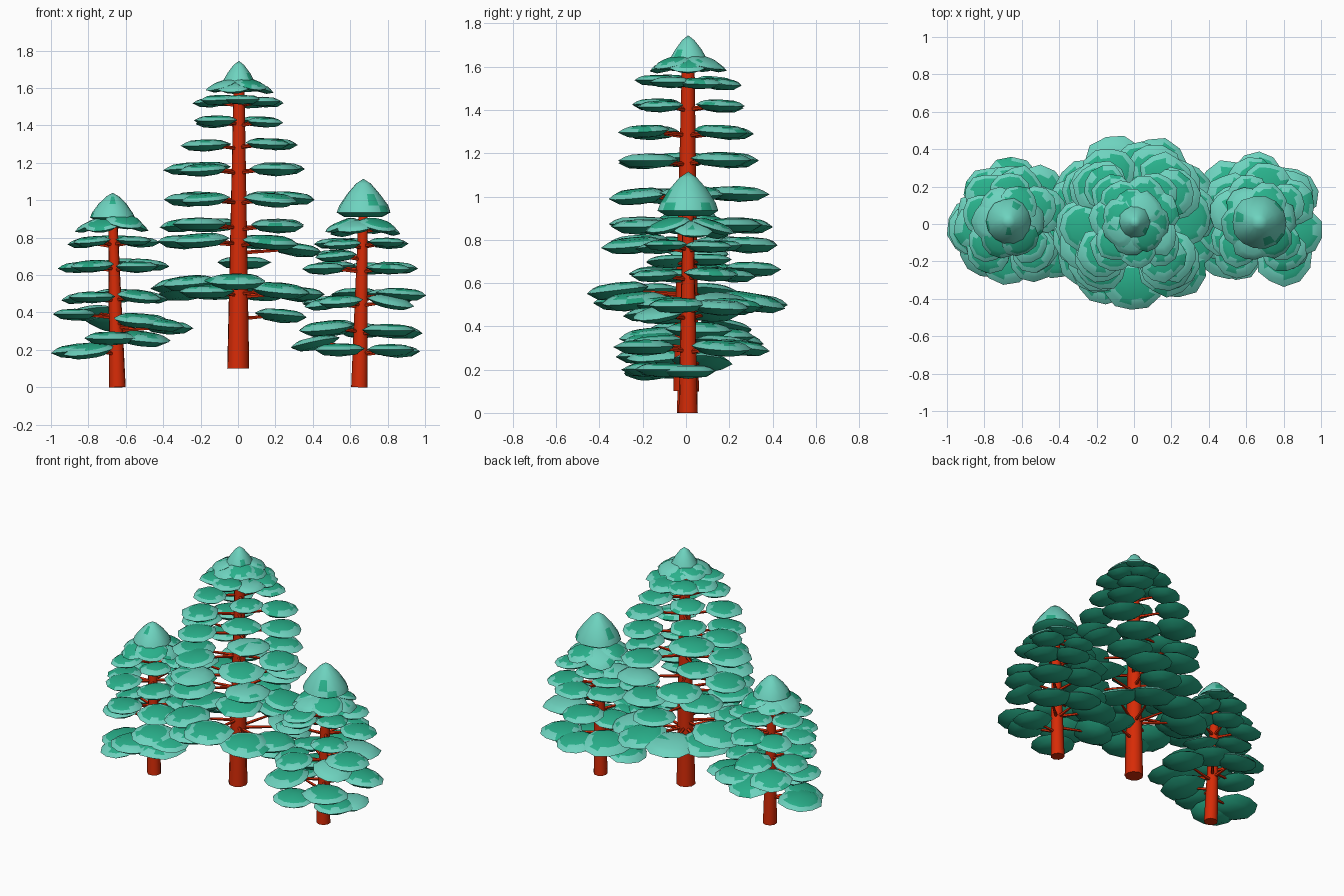
import bpy, bmesh, math, random
from mathutils import Matrix, Vector

random.seed(11)
if bpy.data.objects.get("Cube"):
    bpy.data.objects.remove(bpy.data.objects["Cube"])


def material(name, rgb):
    mat = bpy.data.materials.new(name)
    mat.use_nodes = True
    mat.diffuse_color = (*rgb, 1)
    mat.node_tree.nodes["Principled BSDF"].inputs["Base Color"].default_value = (*rgb, 1)
    return mat


bark = material("red bark", (0.68, 0.024, 0.002))
green = material("mid green", (0.022, 0.44, 0.26))
pale = material("pale teal", (0.155, 0.65, 0.52))
GREEN, PALE = 0, 1


def chance(share):
    """Colour rule giving the stated share of green faces."""
    return lambda: GREEN if random.random() < share else PALE


def finish(bm, name, mats, angle):
    bmesh.ops.recalc_face_normals(bm, faces=bm.faces)
    mesh = bpy.data.meshes.new(name)
    bm.to_mesh(mesh)
    bm.free()
    for m in mats:
        mesh.materials.append(m)
    obj = bpy.data.objects.new(name, mesh)
    bpy.context.collection.objects.link(obj)
    bpy.ops.object.select_all(action='DESELECT')
    obj.select_set(True)
    bpy.context.view_layer.objects.active = obj
    bpy.ops.object.shade_smooth_by_angle(angle=math.radians(angle))


def lathe(bm, rings, sides, matrix, jitter, colours):
    """Closed turned shape with wavy rings; rings are (radius, height), the ends are points."""
    wave = [1 + random.uniform(-jitter, jitter) for _ in range(sides)]
    loops = []
    for r, z in rings:
        loop = []
        for i in range(sides if r else 1):
            t = math.tau * i / sides
            rr = r * wave[i] * (1 + random.uniform(-jitter, jitter) / 2)
            loop.append(bm.verts.new(matrix @ Vector((rr * math.cos(t), rr * math.sin(t), z))))
        loops.append(loop)
    for a, b, colour in zip(loops, loops[1:], colours):
        for i in range(sides):
            j = (i + 1) % sides
            corners = [a[i % len(a)], a[j % len(a)], b[j % len(b)], b[i % len(b)]]
            face = bm.faces.new(list(dict.fromkeys(corners)))
            face.material_index = colour()


def rod(bm, start, end, r1, r2, sides):
    axis = end - start
    turn = axis.to_track_quat('Z', 'Y').to_matrix().to_4x4()
    bmesh.ops.create_cone(bm, cap_ends=True, segments=sides, radius1=r1, radius2=r2,
                          depth=axis.length,
                          matrix=Matrix.Translation((start + end) / 2) @ turn)


def pad(bm, centre, heading, r, tilt, pale_share):
    """Flat needle cushion: green underside and heart, pale upper rim."""
    m = (Matrix.Translation(centre) @ Matrix.Rotation(heading, 4, 'Z')
         @ Matrix.Rotation(tilt, 4, 'Y') @ Matrix.Diagonal((1, 1.08, 1, 1)))
    rings = [(0, 0.24 * r), (0.6 * r, 0.2 * r), (0.8 * r, 0.13 * r), (r, 0),
             (0.65 * r, -0.22 * r), (0, -0.3 * r)]
    heart, edge = chance(1), chance(0.6)
    if random.random() < pale_share:
        heart = edge = chance(0.08)
    lathe(bm, rings, 11, m, 0.07, [heart, edge, chance(0.05), chance(1), chance(1)])


def crown(bm, x, y, radius, base, top):
    h = top - base
    rings = [(0, h), (0.28 * radius, 0.87 * h), (0.62 * radius, 0.6 * h),
             (0.9 * radius, 0.3 * h), (radius, 0.12 * h), (0.7 * radius, 0), (0, 0)]
    lathe(bm, rings, 14, Matrix.Translation((x, y, base)), 0.04,
          [chance(0), chance(0.04), chance(0.08), chance(0.15), chance(1), chance(1)])


def tree(name, foot, head, r1, r2, cap, tiers):
    foot, head = Vector(foot), Vector(head)
    # Trunk with a slight lean
    bm = bmesh.new()
    rod(bm, foot, head, r1, r2, 9)
    finish(bm, name + "_trunk", [bark], 50)

    # Branches and the cushions they carry, drooping more near the crown and the ground
    twigs, leaves = bmesh.new(), bmesh.new()
    for z, reach, r, angles in tiers:
        skirt = reach < 0.14
        low = z < foot.z + 0.5
        for a in angles:
            t = math.radians(a)
            lift = z + random.uniform(-0.01, 0.01)
            core = foot.lerp(head, (lift - foot.z) / (head.z - foot.z))
            tip = core + Vector((math.cos(t), math.sin(t), 0)) * reach
            tilt = random.uniform(0.3, 0.45) if skirt else random.uniform(0, 0.25 if low else 0.14)
            rod(twigs, core - Vector((0, 0, 0.02)), tip, 0.012, 0.005, 5)
            pad(leaves, tip, t, r * random.uniform(0.95, 1.06), tilt, 0.4 if skirt else 0.1)
    finish(twigs, name + "_branches", [bark], 50)
    finish(leaves, name + "_foliage", [green, pale], 30)

    # Pointed crown
    bm = bmesh.new()
    crown(bm, head.x, head.y, *cap)
    finish(bm, name + "_crown", [green, pale], 40)


def around(count, start=0):
    return [start + 360 * i / count for i in range(count)]


# Each tier: height, branch reach, cushion radius, compass angles
tree("tall_tree", (0, 0, 0.1), (0.005, 0.01, 1.6), 0.06, 0.03, (0.1, 1.58, 1.745), [
    (1.61, 0.1, 0.085, around(7)),
    (1.53, 0.15, 0.1, around(7, 20)),
    (1.42, 0.19, 0.105, [52, 130, 230, 318]),
    (1.3, 0.25, 0.115, [38, 130, 222, 308]),
    (1.17, 0.27, 0.13, [35, 135, 185, 225, 318]),
    (1.01, 0.29, 0.13, [5, 55, 140, 203, 232, 308]),
    (0.87, 0.3, 0.14, [45, 118, 185, 225, 315]),
    (0.78, 0.3, 0.14, [70, 145, 195, 228, 305]),
    (0.74, 0.32, 0.14, [10]),
    (0.66, 0.31, 0.135, [85]),
    (0.56, 0.32, 0.15, [165, 215, 268]),
    (0.51, 0.33, 0.15, [30, 70, 108, 145, 240, 312, 345]),
    (0.39, 0.24, 0.14, [15]),
])

tree("left_tree", (0.65, 0.01, 0), (0.67, 0.01, 0.95), 0.045, 0.025, (0.145, 0.91, 1.115), [
    (0.86, 0.12, 0.095, around(6, 10)),
    (0.77, 0.17, 0.1, [35, 110, 160, 230, 320]),
    (0.71, 0.16, 0.11, [150, 210]),
    (0.64, 0.21, 0.115, [30, 78, 140, 195, 312]),
    (0.49, 0.22, 0.13, [347, 42, 98]),
    (0.45, 0.21, 0.12, [150, 205, 237, 320]),
    (0.31, 0.24, 0.14, [40, 88, 135, 218, 306]),
    (0.2, 0.2, 0.125, [0, 325, 236]),
    (0.23, 0.26, 0.13, [165]),
])

tree("right_tree", (-0.645, 0, 0), (-0.67, 0.015, 0.93), 0.045, 0.024, (0.12, 0.89, 1.04), [
    (0.88, 0.11, 0.095, around(6)),
    (0.78, 0.16, 0.1, [28, 90, 165, 225, 312]),
    (0.65, 0.19, 0.115, [20, 75, 130, 192, 235, 310]),
    (0.49, 0.19, 0.115, [25, 90, 168, 230, 312]),
    (0.4, 0.22, 0.12, [190, 125]),
    (0.35, 0.22, 0.14, [50, 90, 304]),
    (0.33, 0.29, 0.13, [10, 325]),
    (0.27, 0.19, 0.14, [262, 318]),
    (0.2, 0.21, 0.135, [190, 225]),
])
